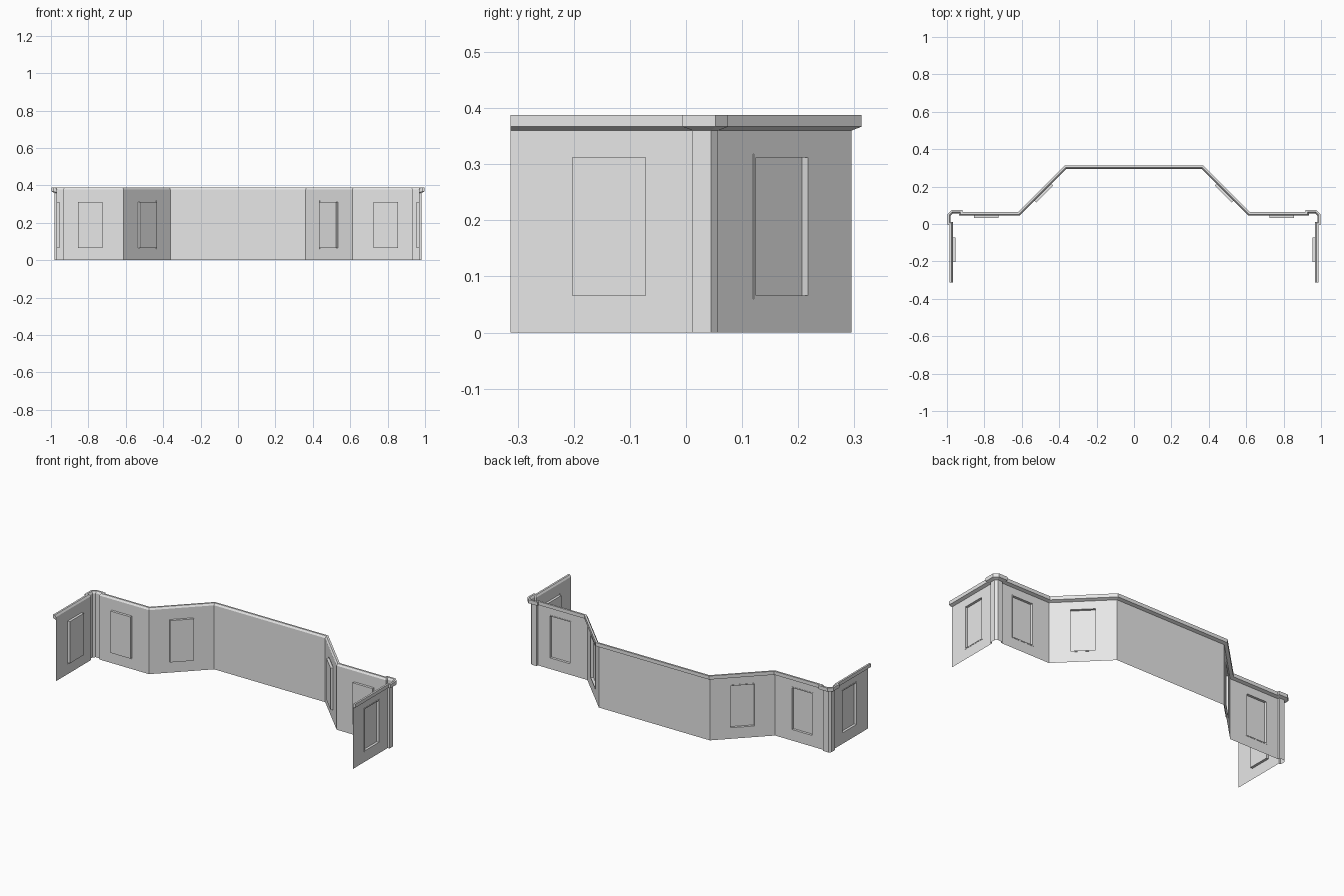
import bpy
import bmesh
from mathutils import Vector

cube = bpy.data.objects.get("Cube")
if cube:
    bpy.data.objects.remove(cube, do_unlink=True)

grey = bpy.data.materials.new("light_grey")
grey.use_nodes = True
grey.diffuse_color = (0.8, 0.8, 0.8, 1)
grey.node_tree.nodes["Principled BSDF"].inputs["Base Color"].default_value = (0.8, 0.8, 0.8, 1)

WALL_TOP = 0.36
PANEL_Z, PANEL_W, PANEL_H, FRAME = 0.189, 0.142, 0.258, 0.006
LIFT, DEPTH = 0.0015, -0.013

# Half plan of the wall, from the middle of the back round to the front end
PLAN = [Vector(p) for p in (
    (0, 0.295), (0.362, 0.295), (0.612, 0.045), (0.935, 0.045),
    (0.935, 0.057), (0.968, 0.057), (0.98, 0.045), (0.98, 0.012),
    (0.968, 0.012), (0.968, -0.313))]
# Segment number -> panel centre in plan
PANELS = {1: Vector((0.488, 0.171)), 2: Vector((0.79, 0.045)),
          8: Vector((0.968, -0.137))}
PANEL_NAMES = {1: "angled_panel", 2: "back_panel", 8: "side_panel"}


def normal(i):
    d = (PLAN[i + 1] - PLAN[i]).normalized()
    return Vector((-d.y, d.x))


def finish(bm, name):
    """Turn a half-model bmesh into a mirrored object."""
    mesh = bpy.data.meshes.new(name)
    bm.to_mesh(mesh)
    bm.free()
    mesh.materials.append(grey)
    obj = bpy.data.objects.new(name, mesh)
    bpy.context.collection.objects.link(obj)
    mirror = obj.modifiers.new("mirror", "MIRROR")
    mirror.use_clip = True
    return obj


def rect(bm, i, u0, u1, z0, z1, out=0.0):
    """Rectangle of vertices on wall segment i, pushed outward by out."""
    d = (PLAN[i + 1] - PLAN[i]).normalized()
    base = PLAN[i] + normal(i) * out
    return [bm.verts.new((*(base + d * u), z))
            for u, z in ((u1, z0), (u0, z0), (u0, z1), (u1, z1))]


def bridge(bm, a, b):
    for k in range(len(a)):
        n = (k + 1) % len(a)
        bm.faces.new((a[k], a[n], b[n], b[k]))


def panel_rect(bm, i, inset, out):
    u = (PANELS[i] - PLAN[i]).length
    w, h = PANEL_W / 2 - inset, PANEL_H / 2 - inset
    return rect(bm, i, u - w, u + w, PANEL_Z - h, PANEL_Z + h, out)


# Wall sheet with corner posts and panel openings
bm = bmesh.new()
for i in range(len(PLAN) - 1):
    outer = rect(bm, i, 0, (PLAN[i + 1] - PLAN[i]).length, 0, WALL_TOP)
    if i in PANELS:
        bridge(bm, outer, panel_rect(bm, i, 0, 0))
    else:
        bm.faces.new(outer)
bmesh.ops.remove_doubles(bm, verts=bm.verts, dist=1e-5)
finish(bm, "wall")

# Recessed panels, each with a narrow raised frame
for i in PANELS:
    bm = bmesh.new()
    loops = [panel_rect(bm, i, inset, out) for inset, out in
             ((0, 0), (0, LIFT), (FRAME, LIFT), (FRAME, DEPTH))]
    for a, b in zip(loops, loops[1:]):
        bridge(bm, a, b)
    bm.faces.new(loops[-1])
    finish(bm, PANEL_NAMES[i])

# Top trim: moulding profile (outward, height) swept along the plan
PROFILE = ((0, 0.36), (0.018, 0.367), (0.018, 0.388), (0.007, 0.388), (0, 0.377))
bm = bmesh.new()
rings = []
last = len(PLAN) - 1
for i, p in enumerate(PLAN):
    a, b = normal(max(i - 1, 0)), normal(min(i, last - 1))
    mitre = (a + b) / (1 + a.dot(b))
    rings.append([bm.verts.new((*(p + mitre * out), z)) for out, z in PROFILE])
for a, b in zip(rings, rings[1:]):
    bridge(bm, a, b)
bm.faces.new(rings[-1])
bmesh.ops.recalc_face_normals(bm, faces=bm.faces)
finish(bm, "top_trim")
